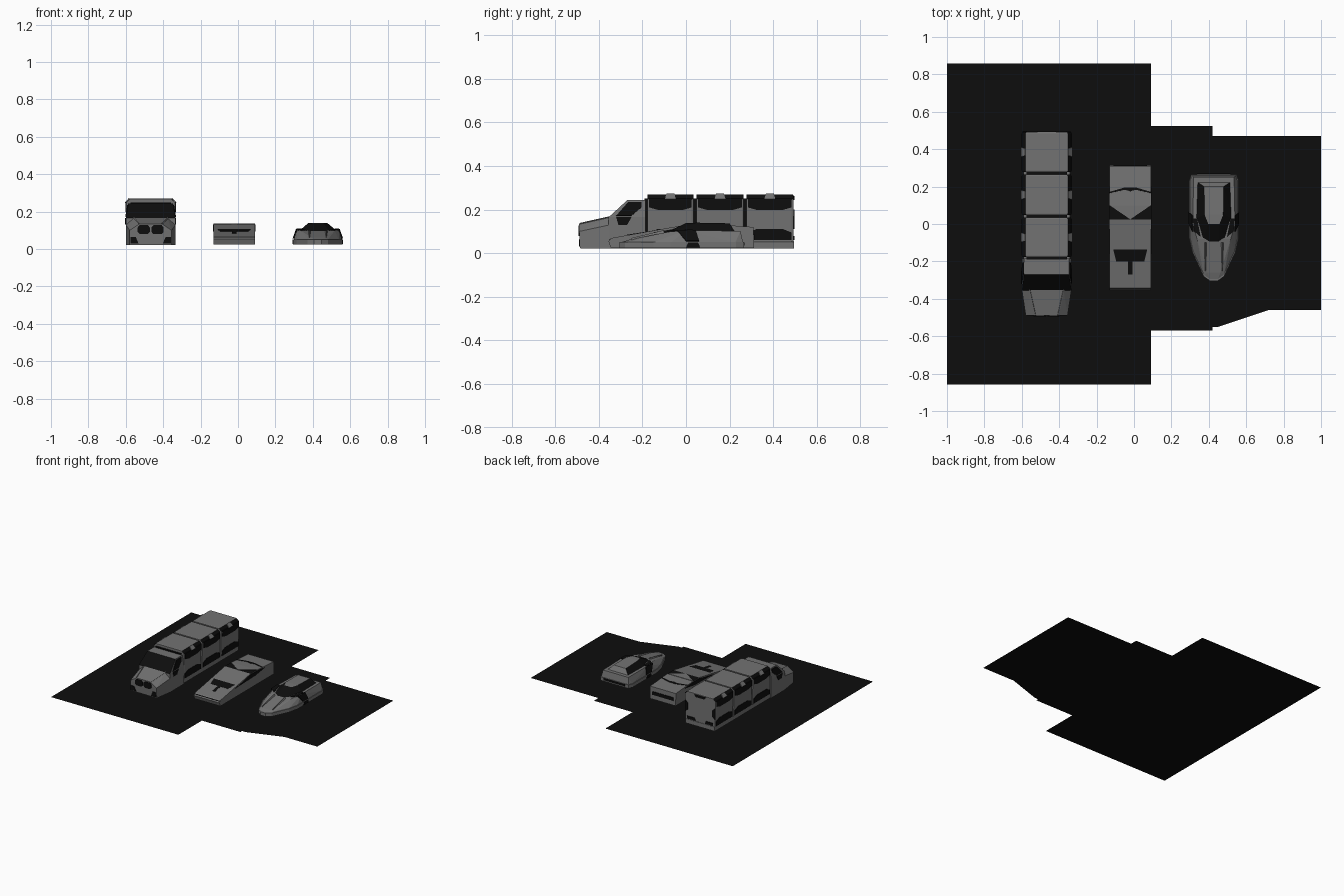
import bpy, bmesh, math
from mathutils import Vector

if "Cube" in bpy.data.objects:
    bpy.data.objects.remove(bpy.data.objects["Cube"])


def material(name, v):
    m = bpy.data.materials.new(name)
    m.diffuse_color = (v, v, v, 1)
    m.use_nodes = True
    m.node_tree.nodes["Principled BSDF"].inputs["Base Color"].default_value = m.diffuse_color
    return m


GREY = material("hull grey", 0.17)
BLACK = material("panel black", 0.004)


def finish(name, bm, mats, rule=None):
    bmesh.ops.recalc_face_normals(bm, faces=bm.faces)
    bm.normal_update()
    if rule:
        for f in bm.faces:
            f.material_index = int(rule(f.normal, f.calc_center_median()))
    me = bpy.data.meshes.new(name)
    bm.to_mesh(me)
    bm.free()
    for m in mats:
        me.materials.append(m)
    ob = bpy.data.objects.new(name, me)
    bpy.context.collection.objects.link(ob)
    return ob


def hull(name, cx, pts, mat=GREY, rule=None):
    """Convex faceted solid from half points, mirrored about x = cx."""
    bm = bmesh.new()
    for x, y, z in pts:
        for s in ((1, -1) if x else (1,)):
            bm.verts.new((cx + s * x, y, z))
    bmesh.ops.convex_hull(bm, input=bm.verts[:])
    bmesh.ops.delete(bm, geom=[v for v in bm.verts if not v.link_faces], context='VERTS')
    bmesh.ops.dissolve_limit(bm, angle_limit=math.radians(1), verts=bm.verts[:], edges=bm.edges[:])
    return finish(name, bm, [GREY, BLACK] if rule else [mat], rule)


def box(name, cx, hw, y0, y1, z0, z1, mat=GREY):
    return hull(name, cx, [(hw, y, z) for y in (y0, y1) for z in (z0, z1)], mat)


def plate(name, cx, pts, mat=BLACK, mirror=True, t=0.003):
    """Thin flat panel lying on a surface, optionally on both sides."""
    for s in ((1, -1) if mirror else (1,)):
        p = [Vector((cx + s * x, y, z)) for x, y, z in pts]
        n = (p[1] - p[0]).cross(p[2] - p[0]).normalized() * t
        bm = bmesh.new()
        a = [bm.verts.new(q + n) for q in p]
        b = [bm.verts.new(q - n) for q in p]
        bm.faces.new(a)
        bm.faces.new(b[::-1])
        for i in range(len(p)):
            j = (i + 1) % len(p)
            bm.faces.new((a[i], b[i], b[j], a[j]))
        finish(name, bm, [mat])


# Dark stepped base sheet
bm = bmesh.new()
bm.faces.new([bm.verts.new((x, y, 0)) for x, y in (
    (-1, -.857), (.09, -.857), (.09, -.57), (.42, -.57), (.42, -.55), (.45, -.55),
    (.72, -.46), (1, -.46), (1, .47), (.42, .47), (.42, .525), (.09, .525), (.09, .857), (-1, .857))])
finish("base_sheet", bm, [BLACK])

# ---------------- Long hauler ----------------
T = -.467
box("hauler_skirt", T, .125, -.2, .495, .022, .055)
box("hauler_core", T, .108, -.19, .48, .05, .25, BLACK)
for i, (y0, y1) in enumerate(((-.177, .034), (.048, .264), (.277, .492))):
    m = (y0 + y1) / 2
    e = .008
    # container with dark chamfered top edges
    hull(f"container_{i}", T,
         [(x, y, z) for x, z in ((.125, .05), (.13, .25), (.11, .268)) for y in (y0, y1)] +
         [(x + .003, y, z) for x, z in ((.125, .055), (.13, .247), (.11, .27)) for y in (y0 + e, y1 - e)],
         rule=lambda n, c: abs(n.x) > .3 and n.z > .3)
    # dark upper and lower side panels
    plate("upper_side_panel", T, [(.132, y0 + e, .252), (.132, y1 - e, .252), (.132, y1 - e, .21),
                                  (.132, y1 - .05, .198), (.132, y0 + .05, .198), (.132, y0 + e, .21)])
    plate("lower_side_panel", T, [(.129, y0 + e, .095), (.129, y0 + .05, .112), (.129, y1 - .05, .112),
                                  (.129, y1 - e, .095), (.129, y1 - e, .06), (.129, y0 + e, .06)])
    # grey clip over the chamfer
    plate("container_clip", T, [(.136, m - .025, .247), (.136, m + .025, .247),
                                (.114, m + .018, .271), (.114, m - .018, .271)], GREY)

# rear door details
plate("rear_side_panel", T, [(.128, .494, .11), (.128, .494, .2), (.105, .494, .18), (.105, .494, .13)])
plate("rear_top_panel", T, [(-.05, .494, .262), (.05, .494, .262), (.035, .494, .245), (-.035, .494, .245)],
      mirror=False)
plate("rear_low_panel", T, [(.11, .494, .06), (.04, .494, .06), (.05, .494, .08), (.11, .494, .08)])

# cab with dark windscreen
hull("cab", T, [(.133, y, z) for y in (-.355, -.185) for z in (.022, .165)] +
     [(.12, -.27, .243), (.12, -.185, .243)],
     rule=lambda n, c: n.y < -.3 and n.z > .3)
side = lambda y, z: (.134 - (z - .165) * .167, y, z)
plate("cab_side_window", T, [side(-.32, .172), side(-.265, .235), side(-.205, .235),
                             side(-.205, .21), side(-.25, .172)])
plate("cab_door_panel", T, [(.133, -.31, .13), (.133, -.32, .165), (.133, -.25, .165), (.133, -.27, .13)])
# sloped hood with raised centre
hull("hood", T, [(.133, -.35, .022), (.133, -.35, .13), (.09, -.35, .167),
                 (.112, -.485, .022), (.112, -.49, .1), (.06, -.49, .135)])
for s in (-1, 1):
    hull("front_lamp", T + s * .037, [(.033, y, z) for y in (-.494, -.48) for z in (.092, .115)] +
         [(.022, y, z) for y in (-.494, -.48) for z in (.08, .128)], BLACK)
plate("bumper_vent", T, [(.108, -.488, .03), (.108, -.489, .065), (.08, -.489, .065), (.065, -.488, .03)])
plate("hood_seam", T, [(.088, -.35, .167), (.094, -.35, .164), (.064, -.488, .133), (.058, -.488, .136)], GREY)

# ---------------- Wedge car ----------------
M = -.02
profile = ((-.345, .025), (-.356, .055), (-.34, .07), (-.06, .115), (.025, .135),
           (.1, .135), (.31, .12), (.312, .025))
hull("wedge_body", M, [(.11, y, z) for y, z in profile],
     rule=lambda n, c: n.z > .7 and -.06 < c.y < .1)
slope = lambda x, y: (x, y, .0705 + (y + .34) * .1607)
plate("bonnet_glass", M, [slope(-.11, -.06), slope(.11, -.06), slope(.075, -.2), slope(-.075, -.2)], mirror=False)
plate("bonnet_stripe", M, [slope(-.011, -.2), slope(.011, -.2), slope(.011, -.27), slope(-.011, -.27)], mirror=False)
plate("rear_deck_point", M, [(-.11, .1, .135), (.11, .1, .135), (0, .025, .135)], GREY, False)
deck = lambda x, y: (x, y, .135 - (y - .1) * .0714)
plate("deck_seam", M, [deck(.11, .165), deck(.11, .172), deck(.03, .195), deck(0, .195),
                       deck(0, .175), deck(.03, .183)])
plate("nose_gap", M, [(-.11, -.349, .06), (.11, -.349, .06), (.11, -.345, .066), (-.11, -.345, .066)], mirror=False)
plate("wedge_side_glass", M, [(.11, -.16, .094), (.11, -.06, .11), (.11, .025, .13), (.11, .1, .13),
                              (.11, .2, .118), (.11, .08, .1)])
plate("wedge_tail_panel", M, [(-.09, .312, .06), (.09, .312, .06), (.09, .312, .085), (-.09, .312, .085)],
      mirror=False)

# ---------------- Sports car ----------------
R = .427
outline = ((.12, .265), (.133, .23), (.133, -.07), (.115, -.15), (.055, -.28), (.02, -.305))
hull("sports_base", R, [(x, y, z) for x, y in outline for z in (.025, .052)])
hull("sports_body", R, [(x * .97, y * .985, .05) for x, y in outline] +
     [(.108, .25, .102), (.113, 0, .105), (.09, -.08, .098), (.035, -.26, .062)])
# canopy: dark ring, grey roof and tail
hull("canopy", R, [(.09, .225, .098), (.097, .03, .1), (.06, -.08, .095), (.025, -.105, .09),
                   (.052, .2, .137), (.05, .05, .14), (.03, 0, .138)],
     rule=lambda n, c: not (n.z > .93 and c.y > 0 and abs(c.x - R) < .02 or n.y > .4))
# dark shoulder cuts and side vents
plate("shoulder_cut", R, [(.131, .06, .056), (.113, .045, .106), (.113, -.04, .104), (.131, 0, .056)], t=.004)
plate("shoulder_top", R, [(.113, .03, .106), (.09, .03, .106), (.07, -.07, .102), (.105, -.04, .102)])
plate("side_vent", R, [(.132, 0, .027), (.132, .065, .027), (.132, .055, .05), (.132, .01, .05)])
# bonnet ridges
for s in (-1, 1):
    hull("bonnet_ridge", R + s * .045, [(.008, -.1, .09), (0, -.1, .106), (.003, -.25, .055), (0, -.25, .07)])
plate("tail_panel", R, [(-.09, .266, .035), (.09, .266, .035), (.09, .266, .05), (-.09, .266, .05)], mirror=False)
